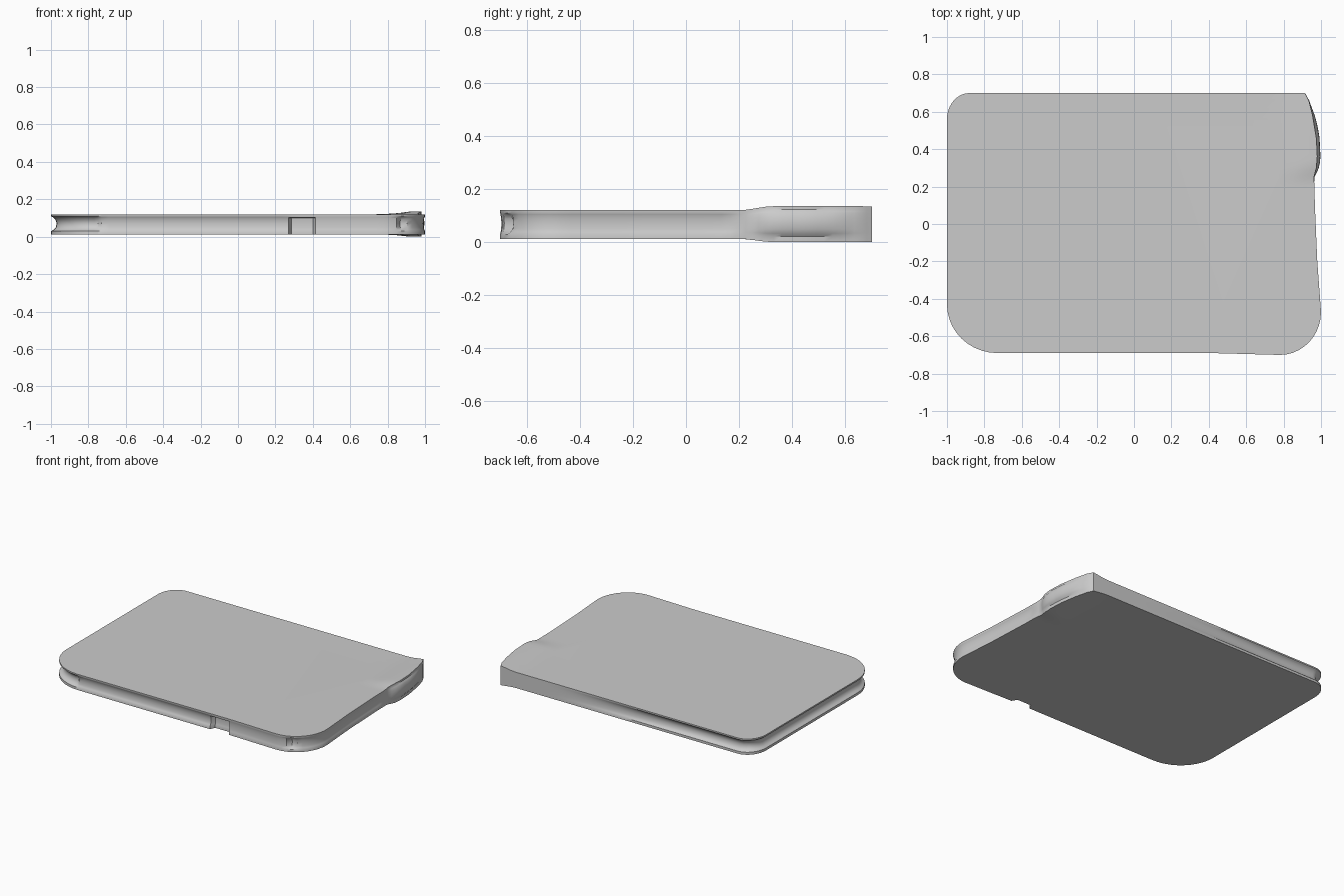
import bpy, bmesh, math
from mathutils import Vector

old = bpy.data.objects.get("Cube")
if old:
    bpy.data.objects.remove(old, do_unlink=True)

grey = bpy.data.materials.new("plain grey")
grey.use_nodes = True
colour = (0.6, 0.6, 0.6, 1)
grey.diffuse_color = colour
bsdf = next(n for n in grey.node_tree.nodes if n.type == 'BSDF_PRINCIPLED')
bsdf.inputs["Base Color"].default_value = colour


def ramp(v, a, b):
    t = min(max((v - a) / (b - a), 0), 1)
    return t * t * (3 - 2 * t)


def arc(cx, cy, rx, ry, start, steps=10):
    angles = [math.radians(start + 90 * i / steps) for i in range(steps + 1)]
    return [Vector((cx + rx * math.cos(a), cy + ry * math.sin(a))) for a in angles]


# Plan outline, anticlockwise: rounded corners, straight front, waisted right side
corners = arc(-0.73, -0.43, 0.27, 0.26, 180)
corners += [Vector((x, -0.69)) for x in (0.27, 0.285, 0.40, 0.415)]
corners += arc(0.78, -0.47, 0.22, 0.23, 270)
corners += [Vector(p) for p in ((0.98, -0.2), (0.967, 0.1), (0.965, 0.2), (0.962, 0.25),
                                (0.975, 0.30), (0.98, 0.36), (0.975, 0.46),
                                (0.955, 0.58), (0.935, 0.66), (0.915, 0.70))]
corners += arc(-0.88, 0.56, 0.12, 0.14, 90)

outline = []
for a, b in zip(corners, corners[1:] + corners[:1]):
    n = max(1, math.ceil((b - a).length / 0.04))
    outline += [a.lerp(b, i / n) for i in range(n)]
count = len(outline)
inward = []
for i in range(count):
    t = (outline[(i + 1) % count] - outline[i - 1]).normalized()
    inward.append(Vector((-t.y, t.x)))


def groove(p):
    """Depth of the edge recess; negative where the side bulges."""
    if p.x > 0.9 and p.y > 0.2:
        return -0.017 * ramp(p.y, 0.22, 0.34) * (1 - ramp(p.y, 0.5, 0.7))
    if p.x > 0.9:
        return 0.008
    if p.y > 0.69:
        return 0.025 * (1 - ramp(p.x, -0.7, 0.6))
    if p.y < -0.68 and p.x > -0.74:
        return 0.012 if p.x < 0.28 else 0.005
    return 0.03


def height(p, t):
    """Thickness grows around the bulge at the back right."""
    w = ramp(p.x, 0.8, 0.94) * ramp(p.y, 0.2, 0.33)
    low, high = 0.012 * (1 - w), 0.12 + 0.015 * w
    return low + (high - low) * t


bm = bmesh.new()


def ring(t, depth=0.0, scale=1.0, notched=True):
    verts = []
    for p, n in zip(outline, inward):
        q = p + n * groove(p) * depth
        if notched and p.y < -0.68 and 0.28 < p.x < 0.405:
            q.y += 0.035
        q *= scale
        verts.append(bm.verts.new((q.x, q.y, height(q, t))))
    return verts


# Lower face, grooved edge and upper face as one loft
rings = [ring(0, scale=s) for s in (0.8, 0.88, 0.95)]
rings += [ring(t, d) for t, d in ((0, 0), (0.16, 0), (0.24, 0.5), (0.36, 0.88), (0.55, 1),
                                  (0.7, 0.85), (0.82, 0.5))]
rings += [ring(t, d, notched=False) for t, d in ((0.84, 0.4), (0.91, 0), (1, 0))]
rings += [ring(1, scale=s, notched=False) for s in (0.95, 0.88, 0.8)]
for lower, upper in zip(rings, rings[1:]):
    for i in range(count):
        j = (i + 1) % count
        bm.faces.new((lower[i], lower[j], upper[j], upper[i]))
bm.faces.new(rings[0][::-1])
bm.faces.new(rings[-1])
bmesh.ops.recalc_face_normals(bm, faces=bm.faces)

mesh = bpy.data.meshes.new("slab_body")
bm.to_mesh(mesh)
bm.free()
mesh.materials.append(grey)
slab = bpy.data.objects.new("slab_body", mesh)
bpy.context.collection.objects.link(slab)

bpy.ops.object.select_all(action='DESELECT')
slab.select_set(True)
bpy.context.view_layer.objects.active = slab
bpy.ops.object.shade_smooth_by_angle(angle=math.radians(35))
